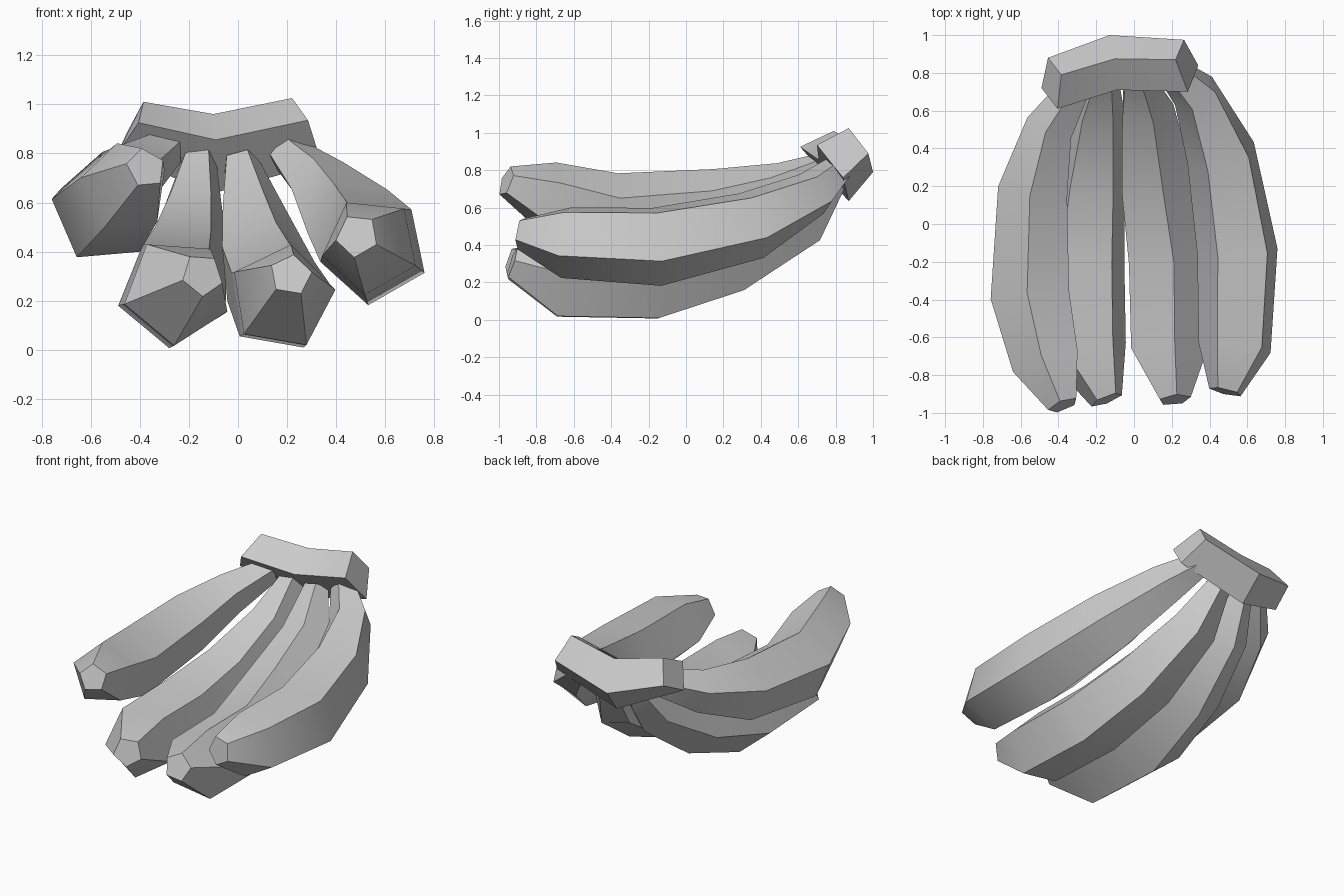
import bpy, bmesh, math
from mathutils import Vector

if "Cube" in bpy.data.objects:
    bpy.data.objects.remove(bpy.data.objects["Cube"])


def make_object(name, verts, faces):
    mesh = bpy.data.meshes.new(name)
    mesh.from_pydata([tuple(v) for v in verts], [], faces)
    bm = bmesh.new()
    bm.from_mesh(mesh)
    bmesh.ops.recalc_face_normals(bm, faces=bm.faces)
    bm.to_mesh(mesh)
    bm.free()
    ob = bpy.data.objects.new(name, mesh)
    bpy.context.collection.objects.link(ob)
    # Soft along the length, crisp along the ridges
    bpy.ops.object.select_all(action='DESELECT')
    ob.select_set(True)
    bpy.context.view_layer.objects.active = ob
    bpy.ops.object.shade_smooth_by_angle(angle=math.radians(30))
    return ob


def loft(name, rings):
    n = len(rings[0])
    verts = [v for ring in rings for v in ring]
    faces = [tuple(range(n)), tuple(reversed(range(len(verts) - n, len(verts))))]
    for i in range(len(rings) - 1):
        for k in range(n):
            a, b = i * n + k, i * n + (k + 1) % n
            faces.append((a, a + n, b + n, b))
    return make_object(name, verts, faces)


def banana(name, phase, stations):
    """Five-sided tube from crown to tip; stations are (x, y, z, radius)."""
    pts = [Vector(s[:3]) for s in stations]
    rings = []
    for i, p in enumerate(pts):
        before = (pts[max(i - 1, 0)] - p).normalized()
        after = (p - pts[min(i + 1, len(pts) - 1)]).normalized()
        d = (before + after).normalized()
        v = (Vector((0, 0, 1)) - d * d.z).normalized()
        u = d.cross(v)
        ring = []
        for k in range(5):
            a = math.radians(phase + 72 * k)
            ring.append(p + (u * math.cos(a) + v * math.sin(a)) * stations[i][3])
        rings.append(ring)
    return loft(name, rings)


# Four bananas fanning out from the crown
banana("banana_outer_left", 23, [
    (-.29, .75, .82, .08), (-.44, .52, .71, .135), (-.53, .18, .615, .195),
    (-.545, -.38, .565, .22), (-.46, -.74, .66, .19), (-.375, -.96, .74, .085)])
banana("banana_inner_left", 50, [
    (-.16, .79, .78, .075), (-.19, .61, .55, .14), (-.23, .24, .345, .195),
    (-.265, -.18, .235, .23), (-.25, -.66, .24, .225), (-.145, -.93, .305, .09)])
banana("banana_inner_right", 80, [
    (.01, .80, .77, .075), (.06, .62, .53, .15), (.11, .23, .33, .205),
    (.17, -.18, .21, .225), (.18, -.66, .215, .22), (.215, -.93, .305, .088)])
banana("banana_outer_right", 48, [
    (.19, .82, .81, .08), (.33, .69, .68, .13), (.47, .36, .515, .195),
    (.555, -.15, .405, .225), (.54, -.65, .425, .203), (.485, -.888, .465, .09)])

# Bent four-sided crown: ridge, front, underside, back at each station
loft("crown", [
    [(-.385, .79, 1.01), (-.405, .61, .925), (-.49, .72, .80), (-.455, .88, .88)],
    [(-.10, .875, .96), (-.09, .71, .855), (-.11, .87, .635), (-.13, 1.0, .79)],
    [(.22, .87, 1.025), (.285, .70, .935), (.34, .84, .76), (.265, .975, .89)]])
